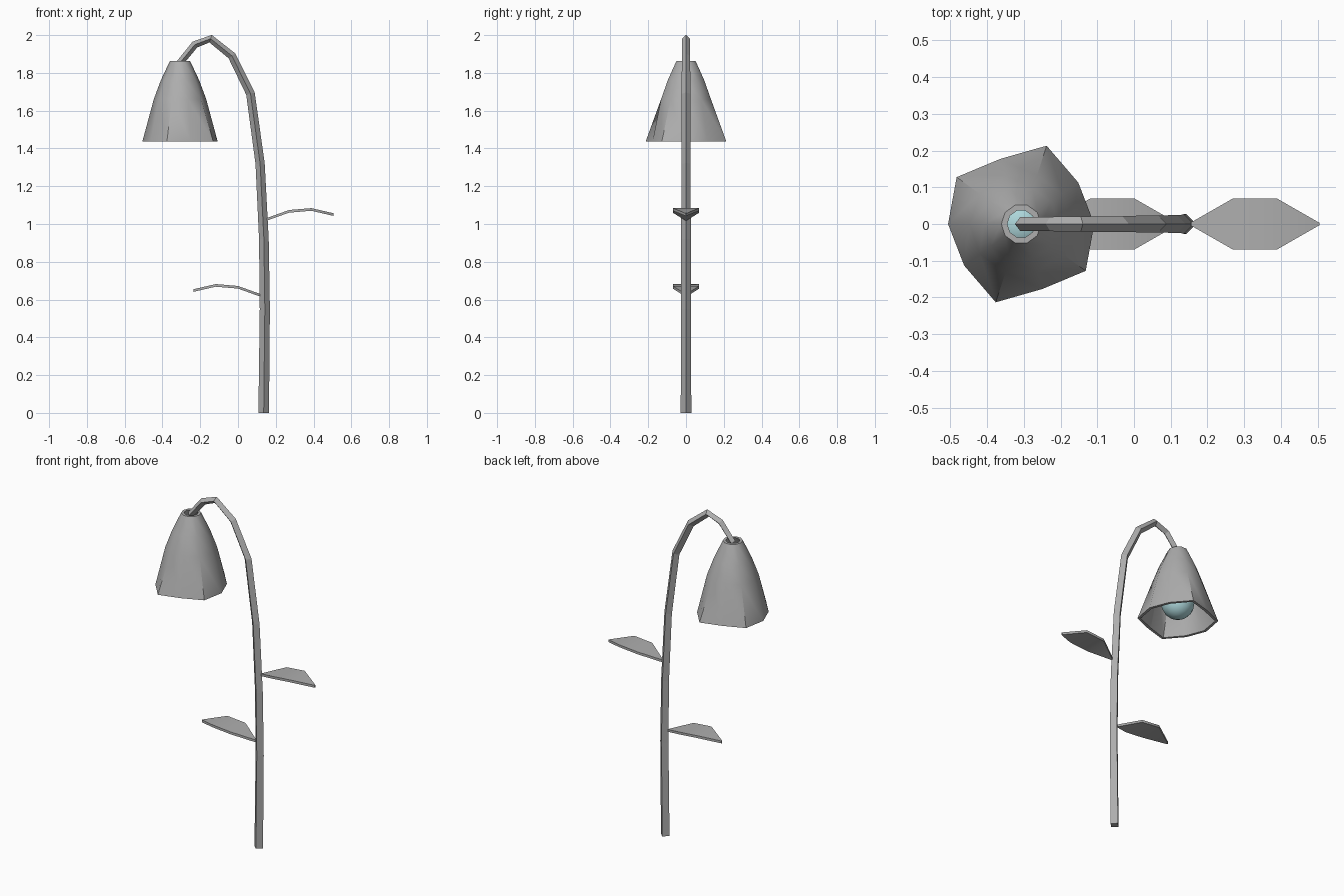
import bpy
import bmesh
import math
from mathutils import Vector

if "Cube" in bpy.data.objects:
    bpy.data.objects.remove(bpy.data.objects["Cube"], do_unlink=True)


def material(name, rgb):
    m = bpy.data.materials.new(name)
    m.use_nodes = True
    m.diffuse_color = (*rgb, 1)
    m.node_tree.nodes["Principled BSDF"].inputs["Base Color"].default_value = (*rgb, 1)
    return m


grey = material("grey metal", (0.42, 0.42, 0.42))
glass = material("pale blue glass", (0.42, 0.68, 0.71))


def finish(bm, name, mat, smooth=None):
    bmesh.ops.recalc_face_normals(bm, faces=bm.faces)
    mesh = bpy.data.meshes.new(name)
    bm.to_mesh(mesh)
    bm.free()
    mesh.materials.append(mat)
    obj = bpy.data.objects.new(name, mesh)
    bpy.context.collection.objects.link(obj)
    if smooth:
        bpy.ops.object.select_all(action='DESELECT')
        bpy.context.view_layer.objects.active = obj
        obj.select_set(True)
        bpy.ops.object.shade_smooth_by_angle(angle=math.radians(smooth))
    return obj


def bridge(bm, a, b):
    n = len(a)
    for i in range(n):
        bm.faces.new((a[i], a[(i + 1) % n], b[(i + 1) % n], b[i]))


# Stem: a tapering four-sided sweep that hooks over at the top
path = [Vector((x, 0, z)) for x, z in (
    (0.136, 0), (0.142, 0.55), (0.137, 0.92), (0.117, 1.32), (0.066, 1.69),
    (-0.032, 1.89), (-0.145, 1.981), (-0.228, 1.95), (-0.31, 1.85))]
bm = bmesh.new()
rings = []
for i, p in enumerate(path):
    tangent = (path[min(i + 1, len(path) - 1)] - path[max(i - 1, 0)]).normalized()
    if i == 0:
        tangent = Vector((0, 0, 1))
    side = Vector((0, 1, 0))
    out = side.cross(tangent)
    r = 0.028 - 0.0012 * i
    rings.append([bm.verts.new(p + d * r) for d in (out, side, -out, -side)])
for a, b in zip(rings, rings[1:]):
    bridge(bm, a, b)
bm.faces.new(rings[0])
bm.faces.new(rings[-1])
finish(bm, "stem", grey)


# Leaves: arched pointed plates, one on each side of the stem
def leaf(name, x0, z0, direction):
    bm = bmesh.new()
    rows = []
    for dx, dz, w in ((0, 0, 0.003), (0.117, 0.042, 0.07),
                      (0.235, 0.052, 0.07), (0.352, 0.025, 0.003)):
        x, z = x0 + direction * dx, z0 + dz
        rows.append([bm.verts.new((x, y, h)) for y, h in
                     ((-w, z), (w, z), (w, z - 0.014), (-w, z - 0.014))])
    for a, b in zip(rows, rows[1:]):
        bridge(bm, a, b)
    bm.faces.new(rows[0])
    bm.faces.new(rows[-1])
    finish(bm, name, grey, 30)


leaf("left_leaf", 0.153, 1.032, 1)
leaf("right_leaf", 0.117, 0.63, -1)

# Shade: a round neck flaring into a six-cornered rim, with an inner wall
centre_x = -0.307
flare = (0.199, 0.192, 0.224, 0.186, 0.217)
bm = bmesh.new()


def shade_ring(z, radius, inset):
    ring = []
    for i in range(10):
        r = (radius or flare[i % 5]) - inset
        a = math.tau * i / 10
        ring.append(bm.verts.new((centre_x + r * math.cos(a), r * math.sin(a), z)))
    return ring


levels = ((1.862, 0.054), (1.76, 0.102), (1.66, 0.139), (1.438, None))
walls = [shade_ring(z, r, 0) for z, r in levels]
walls += [shade_ring(z, r, 0.016) for z, r in reversed(levels)]
for i, ring in enumerate(walls):
    bridge(bm, ring, walls[(i + 1) % len(walls)])
finish(bm, "lamp_shade", grey, 38)

# Bulb inside the shade
bm = bmesh.new()
bmesh.ops.create_uvsphere(bm, u_segments=16, v_segments=10, radius=0.09)
bmesh.ops.translate(bm, verts=bm.verts, vec=(centre_x, 0, 1.54))
finish(bm, "bulb", glass, 40)
